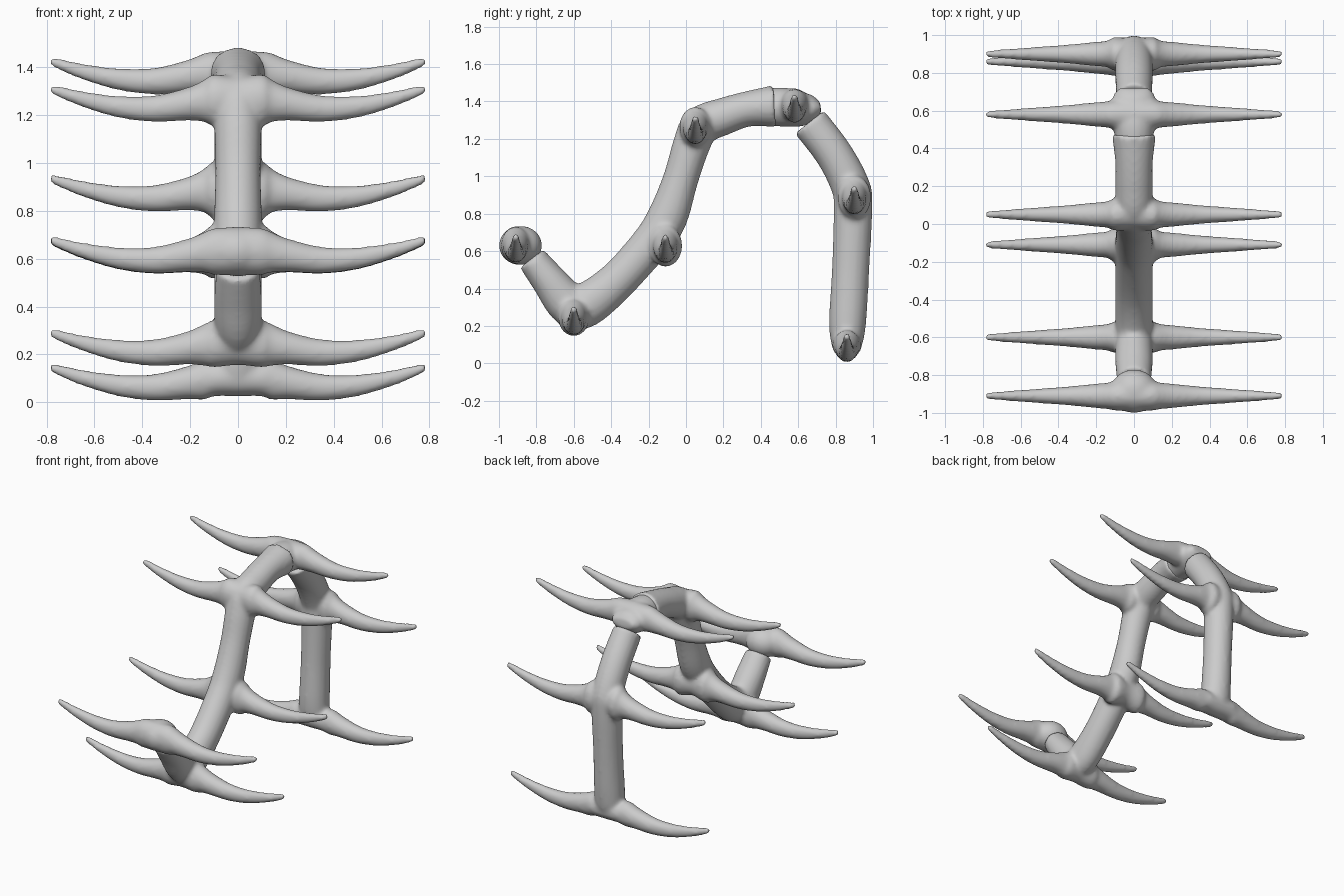
import bpy, bmesh, math
from mathutils import Vector, Matrix

if "Cube" in bpy.data.objects:
    bpy.data.objects.remove(bpy.data.objects["Cube"])

SIDES = 20
X = Vector((1, 0, 0))


def spline(rows, steps=5):
    """Smoothly interpolate rows of numbers (Catmull-Rom)."""
    v = [Vector(r) for r in rows]
    out = []
    for i in range(len(v) - 1):
        a, b, c, d = v[max(i - 1, 0)], v[i], v[i + 1], v[min(i + 2, len(v) - 1)]
        for k in range(steps):
            t = k / steps
            out.append(0.5 * (2 * b + (c - a) * t + (2 * a - 5 * b + 4 * c - d) * t * t
                              + (3 * b - a - 3 * c + d) * t ** 3))
    return out + [v[-1]]


def loft(bm, rings):
    """Closed skin over rings of (centre, u axis, v axis)."""
    loops = []
    for c, u, w in rings:
        loops.append([bm.verts.new(c + u * math.cos(2 * math.pi * i / SIDES)
                                   + w * math.sin(2 * math.pi * i / SIDES)) for i in range(SIDES)])
    for a, b in zip(loops, loops[1:]):
        for i in range(SIDES):
            j = (i + 1) % SIDES
            bm.faces.new((a[i], a[j], b[j], b[i]))
    bm.faces.new(loops[0][::-1])
    bm.faces.new(loops[-1])


def tube(bm, rows):
    """Spine length through rows of (y, z, half width, half thickness)."""
    p = [r[:] for r in spline([r + (0,) * (4 - len(r)) for r in rows])]
    rings = []
    for i, r in enumerate(p):
        a, b = p[max(i - 1, 0)], p[min(i + 1, len(p) - 1)]
        t = Vector((0, b[0] - a[0], b[1] - a[1])).normalized()
        rings.append((Vector((0, r[0], r[1])), X * r[2], t.cross(X) * r[3]))
    loft(bm, rings)


def horns(bm, y, z, core=0.1, flare=0.0):
    """Pair of curved, tapering side horns: (x, rise, half depth, half height)."""
    half = [(0.1, -0.002, 0.078 + flare / 2, core * 0.98 + flare),
            (0.14, -0.005, 0.07, 0.085 + flare * 0.3), (0.21, -0.018, 0.064, 0.07),
            (0.35, -0.038, 0.05, 0.056), (0.5, -0.03, 0.039, 0.046),
            (0.65, 0.002, 0.028, 0.034), (0.76, 0.037, 0.02, 0.023), (0.788, 0.045, 0.013, 0.014)]
    rows = [(-a, b, c, d) for a, b, c, d in reversed(half)] + [(0, 0, 0.08, core)] + half
    loft(bm, [(Vector((r[0], y, z + r[1])), Vector((0, r[2], 0)), Vector((0, 0, r[3])))
              for r in spline(rows)])


def finish(name, bm):
    bmesh.ops.recalc_face_normals(bm, faces=bm.faces)
    me = bpy.data.meshes.new(name)
    bm.to_mesh(me)
    bm.free()
    ob = bpy.data.objects.new(name, me)
    bpy.context.collection.objects.link(ob)
    m = ob.modifiers.new("fuse", 'REMESH')
    m.mode, m.voxel_size, m.use_smooth_shade = 'VOXEL', 0.013, True
    s = ob.modifiers.new("blend", 'SMOOTH')
    s.factor, s.iterations = 0.5, 7


# front end knob with its horns
bm = bmesh.new()
bmesh.ops.create_uvsphere(bm, u_segments=24, v_segments=16, radius=1,
                          matrix=Matrix.Translation((0, -0.885, 0.63))
                          @ Matrix.Diagonal((0.125, 0.116, 0.105, 1)))
horns(bm, -0.91, 0.632)
finish("front_end_rib", bm)

# long front spine with three pairs of horns
bm = bmesh.new()
tube(bm, [(-0.825, 0.56, 0.09, 0.08), (-0.73, 0.44, 0.1, 0.095), (-0.63, 0.32, 0.1, 0.115),
          (-0.54, 0.31, 0.1, 0.12), (-0.37, 0.44, 0.1, 0.105), (-0.19, 0.64, 0.1, 0.105),
          (-0.1, 0.78, 0.1, 0.108), (-0.03, 0.98, 0.095, 0.095), (0.03, 1.17, 0.1, 0.1),
          (0.08, 1.27, 0.1, 0.105), (0.2, 1.32, 0.1, 0.1), (0.33, 1.36, 0.1, 0.095),
          (0.475, 1.375, 0.118, 0.113)])
horns(bm, -0.6, 0.245, 0.09, 0.01)
horns(bm, -0.11, 0.63, 0.09, 0.025)
horns(bm, 0.05, 1.265, 0.095, 0.015)
finish("front_spine", bm)

# top joint with its horns
bm = bmesh.new()
tube(bm, [(0.44, 1.37, 0.1, 0.1), (0.52, 1.37, 0.11, 0.105), (0.61, 1.36, 0.12, 0.095),
          (0.68, 1.365, 0.11, 0.07), (0.72, 1.37, 0.08, 0.03)])
horns(bm, 0.58, 1.38, 0.09)
finish("top_rib", bm)

# hanging rear spine with two pairs of horns
bm = bmesh.new()
tube(bm, [(0.66, 1.29, 0.095, 0.1), (0.79, 1.12, 0.1, 0.1), (0.878, 0.95, 0.1, 0.104),
          (0.893, 0.84, 0.1, 0.104), (0.88, 0.5, 0.095, 0.1), (0.865, 0.24, 0.1, 0.1),
          (0.86, 0.11, 0.1, 0.085), (0.86, 0.035, 0.08, 0.045)])
horns(bm, 0.9, 0.89, 0.095, 0.025)
horns(bm, 0.86, 0.1, 0.075)
finish("rear_spine", bm)
